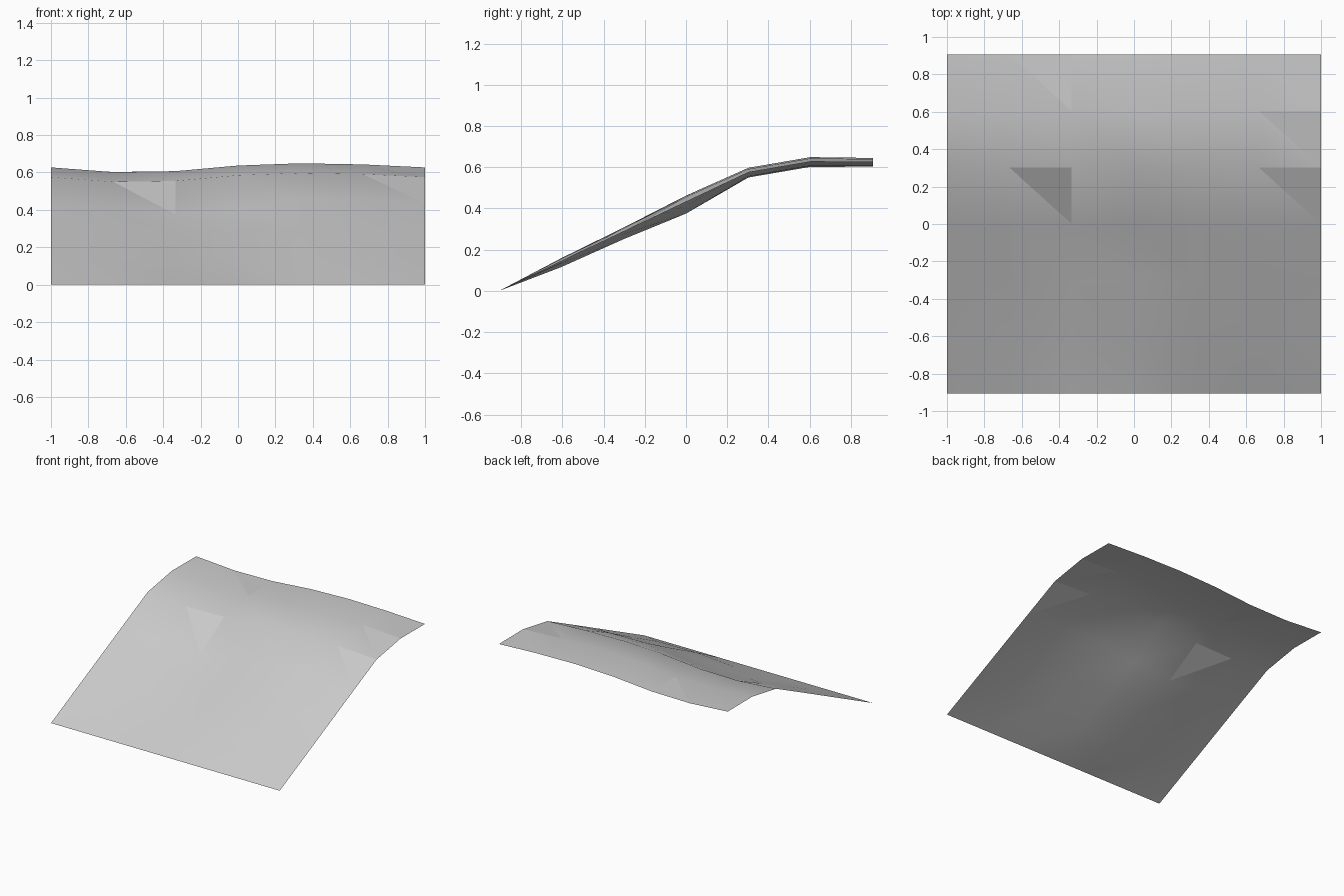
import bpy
import bmesh

default_cube = bpy.data.objects.get("Cube")
if default_cube:
    bpy.data.objects.remove(default_cube, do_unlink=True)

HALF_WIDTH, HALF_DEPTH, CELLS = 1.0, 0.907, 6

# Bank profile from the front foot to the flat crest
profile = [0, 0.144, 0.288, 0.432, 0.575, 0.627, 0.625]

# Sideways ripples of the slope and of the crest, closing to zero at both ends
slope_ripple = [0, -0.02, -0.057, -0.02, 0.03, 0.024, 0]
crest_ripple = [0, -0.025, -0.02, 0.01, 0.022, 0.016, 0]
slope_weight = [0, 0.5, 0.65, 1, 0, 0, 0]
crest_weight = [0, 0, 0, 0, 1, 1, 0.9]

# Cells (column, row) whose upper triangle is a flat facet
flat_cells = {(1, 3), (5, 3), (1, 5), (5, 4)}


def height(column, row):
    return (profile[row]
            + slope_weight[row] * slope_ripple[column]
            + crest_weight[row] * crest_ripple[column])


def make_material(name, colour):
    material = bpy.data.materials.new(name)
    material.use_nodes = True
    material.diffuse_color = colour
    shader = material.node_tree.nodes["Principled BSDF"]
    shader.inputs["Base Color"].default_value = colour
    return material


# Ground sheet: a grid of triangles with one common diagonal direction
bm = bmesh.new()
grid = []
for row in range(CELLS + 1):
    y = HALF_DEPTH * (2 * row / CELLS - 1)
    line = []
    for column in range(CELLS + 1):
        x = HALF_WIDTH * (2 * column / CELLS - 1)
        line.append(bm.verts.new((x, y, height(column, row))))
    grid.append(line)

for row in range(CELLS):
    for column in range(CELLS):
        near_left, near_right = grid[row][column], grid[row][column + 1]
        far_left, far_right = grid[row + 1][column], grid[row + 1][column + 1]
        lower = bm.faces.new((near_left, near_right, far_left))
        upper = bm.faces.new((near_right, far_right, far_left))
        lower.smooth = True
        upper.smooth = (column, row) not in flat_cells

mesh = bpy.data.meshes.new("ground_slope")
bm.to_mesh(mesh)
bm.free()
mesh.materials.append(make_material("light grey", (0.6, 0.6, 0.6, 1)))
ground = bpy.data.objects.new("ground_slope", mesh)
bpy.context.collection.objects.link(ground)
